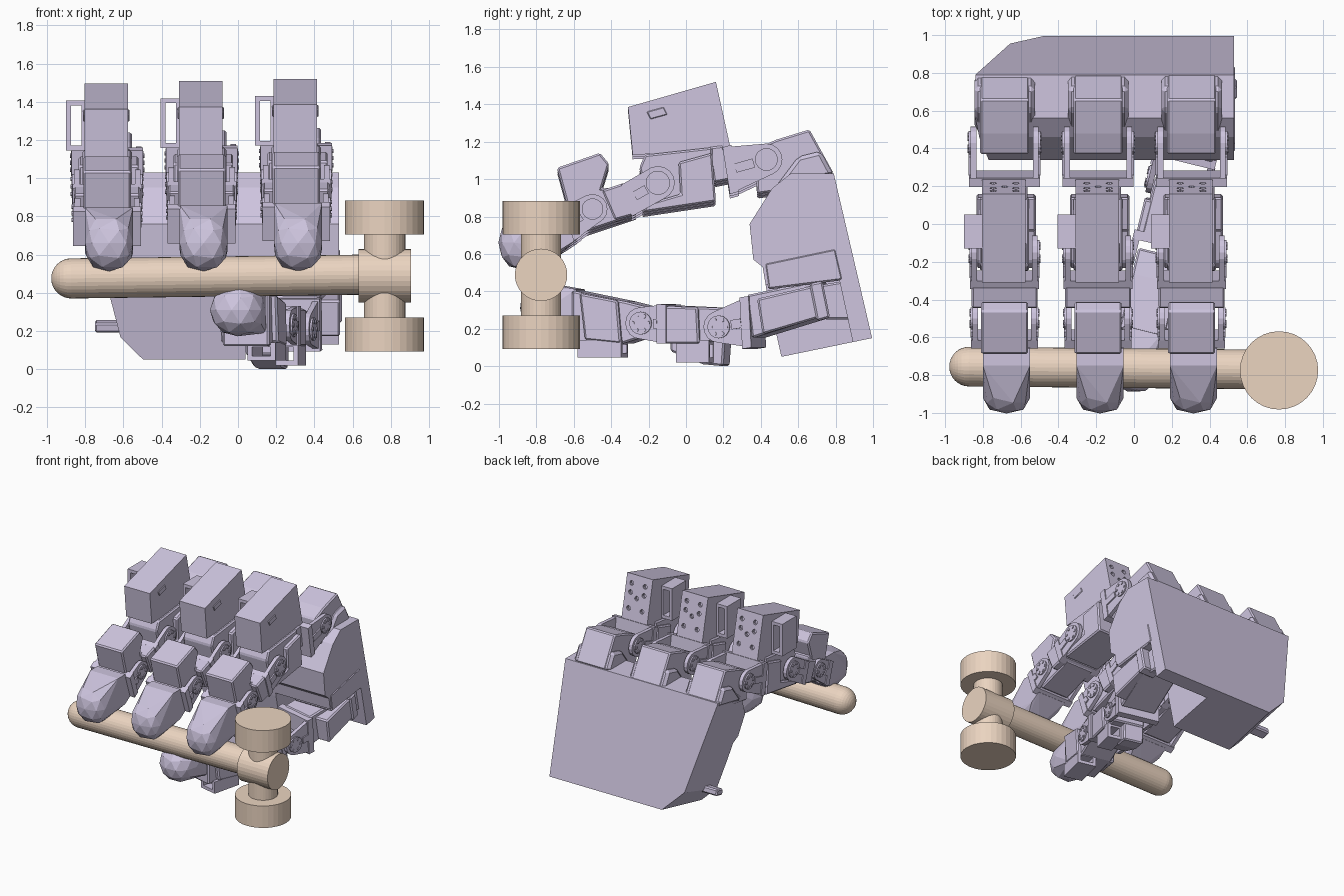
import bpy, bmesh, math
from mathutils import Vector, Matrix
from mathutils.geometry import convex_hull_2d

if "Cube" in bpy.data.objects:
    bpy.data.objects.remove(bpy.data.objects["Cube"])


def material(name, col):
    m = bpy.data.materials.new(name)
    m.diffuse_color = (*col, 1)
    m.use_nodes = True
    m.node_tree.nodes["Principled BSDF"].inputs["Base Color"].default_value = m.diffuse_color
    return m


LILAC = material("lilac", (0.62, 0.56, 0.74))
TAN = material("tan", (0.83, 0.66, 0.53))


def prism(bm, pts, x0, x1):
    """Side outline (y, z) extruded across x."""
    a = [bm.verts.new((x0, y, z)) for y, z in pts]
    b = [bm.verts.new((x1, y, z)) for y, z in pts]
    n = len(pts)
    faces = [bm.faces.new(a), bm.faces.new(b[::-1])]
    for i in range(n):
        j = (i + 1) % n
        faces.append(bm.faces.new((a[j], a[i], b[i], b[j])))
    bmesh.ops.recalc_face_normals(bm, faces=faces)
    return a, b


def circle(y, z, r, n=16):
    return [(y + r * math.cos(2 * math.pi * i / n), z + r * math.sin(2 * math.pi * i / n)) for i in range(n)]


def finish(name, bm, mat=LILAC, loc=(0, 0, 0), rz=0, bevel=0.0):
    me = bpy.data.meshes.new(name)
    bm.to_mesh(me)
    bm.free()
    ob = bpy.data.objects.new(name, me)
    bpy.context.collection.objects.link(ob)
    ob.location, ob.rotation_euler = loc, (0, 0, rz)
    me.materials.append(mat)
    if bevel:
        b = ob.modifiers.new("bevel", 'BEVEL')
        b.width, b.segments, b.limit_method = bevel, 1, 'ANGLE'
    return ob


def block(name, pts, x0, x1, loc=(0, 0, 0), rz=0, bevel=0.01):
    bm = bmesh.new()
    prism(bm, pts, x0, x1)
    return finish(name, bm, LILAC, loc, rz, bevel)


def carve(ob, cutter):
    cutter.hide_render = True
    cutter.display_type = 'WIRE'
    m = ob.modifiers.new("cut", 'BOOLEAN')
    m.operation, m.object = 'DIFFERENCE', cutter


def bracket(name, top, bottom, horn, r, w, loc, rz=0):
    """U bracket: cross wall, two arms reaching a round horn, screws."""
    bm = bmesh.new()
    hy, hz = horn
    pts = [top, bottom] + circle(hy, hz, r)
    hull = [pts[i] for i in convex_hull_2d(pts)]
    t, b, h = Vector(top), Vector(bottom), Vector(horn)
    inn = (h - (t + b) / 2).normalized() * 0.05
    prism(bm, [top, bottom, tuple(b + inn), tuple(t + inn)], -w + .002, w - .002)
    for s in (-1, 1):
        prism(bm, hull, s * (w - 0.04), s * (w - 0.01))
        prism(bm, circle(hy, hz, r * 0.72), s * (w - 0.02), s * w)
        for y, z in circle(hy, hz, r * 0.5, 6):
            prism(bm, circle(y, z, 0.011, 8), s * (w - 0.01), s * (w + 0.006))
        # stiffening rib from the wall to the horn
        m = (t + b) / 2 + inn
        d = Vector((-inn.y, inn.x)) * 0.5
        e = h - inn * 1.4
        prism(bm, [tuple(m + d), tuple(m - d), tuple(e - d), tuple(e + d)], s * (w - 0.02), s * w)
    return finish(name, bm, LILAC, loc, rz)


def fingertip(name, c, r, ring, w, ring_w, loc, rz=0, p=0.7):
    """Faceted pad: hull of a coarse squarish ball and a rectangular collar."""
    bm = bmesh.new()
    bmesh.ops.create_icosphere(bm, subdivisions=2, radius=1)
    for v in bm.verts:
        q = [math.copysign(abs(a) ** p, a) for a in v.co]
        v.co = (q[0] * w, c[0] + q[1] * r, c[1] + v.co.z * r)
    for y, z in ring:
        for s in (-1, 1):
            bm.verts.new((s * ring_w, y, z))
    res = bmesh.ops.convex_hull(bm, input=bm.verts)
    junk = {g for k in ("geom_interior", "geom_unused") for g in res[k] if isinstance(g, bmesh.types.BMVert)}
    bmesh.ops.delete(bm, geom=list(junk), context='VERTS')
    return finish(name, bm, LILAC, loc, rz)


def loop_tab(name, x0, x1, y0, y1, z0, z1, loc, rz=0, t=0.025):
    """Small cable guide: a rectangular frame open along y."""
    bm = bmesh.new()
    for a, b, c, d in ((x0, x1, z0, z0 + t), (x0, x1, z1 - t, z1), (x0, x0 + t, z0, z1), (x1 - t, x1, z0, z1)):
        prism(bm, [(y0, c), (y1, c), (y1, d), (y0, d)], a, b)
    return finish(name, bm, LILAC, loc, rz)


# palm shell: slanted far edge, cut lower corner, recess for the thumb
bm = bmesh.new()
left, right = prism(bm, [(0.79, 1.03), (0.995, 0.15), (0.51, 0.05), (0.43, 0.41), (0.41, 0.53), (0.36, 0.57),
                         (0.34, 0.76), (0.46, 0.95), (0.56, 1.03)], -0.84, 0.53)
for v in left:
    v.co.x = -0.84 + (1.03 - v.co.z) * 0.26
bmesh.ops.bisect_plane(bm, geom=bm.verts[:] + bm.edges[:] + bm.faces[:], plane_co=(-0.48, 0.995, 0.15),
                       plane_no=(-1, 0.235, -0.972), clear_outer=True)
bmesh.ops.holes_fill(bm, edges=[e for e in bm.edges if e.is_boundary], sides=0)
bmesh.ops.recalc_face_normals(bm, faces=bm.faces)
palm = finish("palm_shell", bm)
carve(palm, block("thumb_recess_cutter", [(0.82, 0.46), (0.92, 0.0), (0.3, -0.05), (0.3, 0.43)], 0.04, 0.7, bevel=0))
block("palm_side_lug", [(0.60, 0.19), (0.68, 0.21), (0.67, 0.26), (0.59, 0.24)], -0.75, -0.55)
block("palm_side_panel", [(0.42, 0.55), (0.80, 0.63), (0.84, 0.46), (0.44, 0.41)], 0.2, 0.535)

# three identical fingers
for k, cx in enumerate((-0.685, -0.19, 0.305)):
    L, n = (cx, 0, -0.012 * (2 - k)), f"finger_{k + 1}_"
    block(n + "knuckle_housing", [(0.48, 0.96), (0.60, 1.12), (0.72, 1.15), (0.79, 1.02)], -0.16, 0.16, L, 0, 0.02)
    block(n + "base_motor", [(0.38, 0.92), (0.37, 1.16), (0.48, 1.21), (0.66, 1.265), (0.79, 1.03), (0.6, 0.95)],
          -0.13, 0.13, L)
    bracket(n + "base_bracket", (0.195, 1.17), (0.235, 0.92), (0.43, 1.105), 0.085, 0.19, L)

    # upright motor with screw holes in its rear face
    m = block(n + "upright_motor", [(-0.31, 1.385), (0.16, 1.52), (0.235, 1.18), (0.16, 1.15), (-0.285, 1.13)],
              -0.12, 0.11, L, 0, 0)
    bm = bmesh.new()
    rot = Vector((0, 0.97, 0.21)).to_track_quat('Z', 'Y').to_matrix().to_4x4()
    for x in (-0.06, 0, 0.06):
        for f in ((0.5,) if x == 0 else (0.2, 0.4, 0.75)):
            p = (x, 0.16 + 0.075 * f, 1.52 - 0.34 * f)
            bmesh.ops.create_cone(bm, cap_ends=True, segments=10, radius1=0.018, radius2=0.018, depth=0.06,
                                  matrix=Matrix.Translation(p) @ rot)
    carve(m, finish(n + "hole_cutter", bm, LILAC, L))
    block(n + "motor_plug", [(-0.21, 1.36), (-0.12, 1.385), (-0.10, 1.345), (-0.19, 1.32)], -0.126, 0.116, L, 0, 0.004)
    loop_tab(n + "cable_guide", -0.215, -0.11, -0.13, 0.05, 1.17, 1.43, L)

    # proximal link
    block(n + "proximal_motor", [(-0.25, 1.06), (-0.22, 1.13), (0.14, 1.17), (0.15, 0.89), (-0.10, 0.85), (-0.22, 0.93)],
          -0.13, 0.13, L)
    block(n + "proximal_frame", [(-0.04, 1.09), (0.14, 1.14), (0.16, 0.88), (-0.24, 0.82), (-0.20, 0.87), (-0.03, 0.92)],
          -0.15, 0.165, L)
    block(n + "motor_neck", [(0.12, 1.17), (0.20, 1.18), (0.25, 1.0), (0.15, 0.98)], -0.12, 0.12, L)
    bracket(n + "middle_bracket", (-0.345, 0.97), (-0.29, 0.80), (-0.15, 0.98), 0.09, 0.185, L)

    # distal link and tip
    block(n + "distal_motor", [(-0.69, 1.06), (-0.46, 1.14), (-0.41, 1.08), (-0.45, 0.95), (-0.31, 0.96), (-0.26, 0.81),
                               (-0.56, 0.71), (-0.63, 0.84)], -0.125, 0.125, L)
    block(n + "distal_frame", [(-0.45, 0.94), (-0.33, 0.98), (-0.27, 0.81), (-0.38, 0.78)], -0.175, 0.175, L)
    bracket(n + "tip_bracket", (-0.66, 0.85), (-0.60, 0.67), (-0.50, 0.84), 0.08, 0.18, L)
    fingertip(n + "tip", (-0.855, 0.66 + 0.012 * (2 - k)), 0.148,
              [(-0.75, 0.87), (-0.66, 0.87), (-0.58, 0.68), (-0.66, 0.63)], 0.13, 0.125, (cx + 0.01, 0, L[2]))

# thumb, swung inward beneath the fingers
T, A = (0.183, 0, 0), -0.24
block("thumb_base_motor", [(0.37, 0.38), (0.74, 0.455), (0.80, 0.27), (0.40, 0.15)], -0.13, 0.15, T, A)
block("thumb_side_motor", [(0.38, 0.36), (0.72, 0.44), (0.75, 0.27), (0.41, 0.17)], 0.42, 0.535)
block("thumb_side_cap", [(0.66, 0.44), (0.73, 0.455), (0.77, 0.26), (0.70, 0.24)], 0.40, 0.545)
block("thumb_mount", [(0.70, 0.43), (0.87, 0.46), (0.92, 0.25), (0.74, 0.25)], 0.15, 0.48)
bracket("thumb_base_bracket", (0.385, 0.375), (0.40, 0.10), (0.22, 0.21), 0.085, 0.17, T, A)
block("thumb_middle_motor", [(-0.08, 0.325), (0.25, 0.31), (0.23, 0.13), (-0.08, 0.13)], -0.125, 0.125, T, A)
block("thumb_middle_frame", [(-0.08, 0.32), (0.10, 0.315), (0.11, 0.12), (-0.08, 0.12)], -0.155, 0.155, T, A)
block("thumb_middle_motor_foot", [(-0.08, 0.14), (0.22, 0.14), (0.21, 0.0), (0.10, 0.01), (-0.08, 0.08)],
      -0.13, 0.03, T, A)
loop_tab("thumb_cable_guide", 0.02, 0.14, -0.02, 0.16, 0.02, 0.14, T, A)
bracket("thumb_middle_bracket", (-0.07, 0.33), (-0.07, 0.12), (-0.21, 0.23), 0.085, 0.17, T, A)
block("thumb_distal_motor", [(-0.60, 0.405), (-0.30, 0.345), (-0.16, 0.31), (-0.16, 0.17), (-0.32, 0.12), (-0.60, 0.12)],
      -0.125, 0.125, T, A)
block("thumb_distal_frame", [(-0.55, 0.39), (-0.34, 0.35), (-0.32, 0.12), (-0.52, 0.14)], -0.155, 0.155, T, A)
loop_tab("thumb_distal_guide", 0.0, 0.15, -0.56, -0.32, 0.045, 0.14, T, A)
fingertip("thumb_tip", (-0.775, 0.31), 0.138, [(-0.58, 0.41), (-0.56, 0.19)], 0.145, 0.10, T, A, 0.9)


# hammer
def lathe(name, prof, loc, direction, segs=32):
    """Profile (radius, height) turned about z, then aimed along direction."""
    bm = bmesh.new()
    vs = [bm.verts.new((r, 0, h)) for r, h in prof]
    es = [bm.edges.new(p) for p in zip(vs, vs[1:])]
    bmesh.ops.spin(bm, geom=vs + es, cent=(0, 0, 0), axis=(0, 0, 1), angle=2 * math.pi, steps=segs)
    bmesh.ops.remove_doubles(bm, verts=bm.verts, dist=1e-4)
    bmesh.ops.recalc_face_normals(bm, faces=bm.faces)
    q = Vector(direction).to_track_quat('Z', 'Y').to_matrix().to_4x4()
    bmesh.ops.transform(bm, matrix=q, verts=bm.verts)
    return finish(name, bm, TAN, loc)


R = 0.105
cap = [(R * math.sin(i * math.pi / 16), -R * math.cos(i * math.pi / 16)) for i in range(9)]
lathe("hammer_handle", cap + [(R, 1.55), (0, 1.55)], (-0.873, -0.755, 0.475), (1.55, -0.015, 0.02))
lathe("hammer_hub", [(0, 0), (0.14, 0), (0.14, 0.275), (0, 0.275)], (0.63, -0.775, 0.488), (1, 0, 0))
for name, s in (("upper", 1), ("lower", -1)):
    lathe("hammer_face_" + name, [(0, 0), (0.108, 0), (0.108, 0.217), (0.207, 0.217), (0.207, 0.395), (0, 0.395)],
          (0.768, -0.775, 0.487), (0, 0, s))
